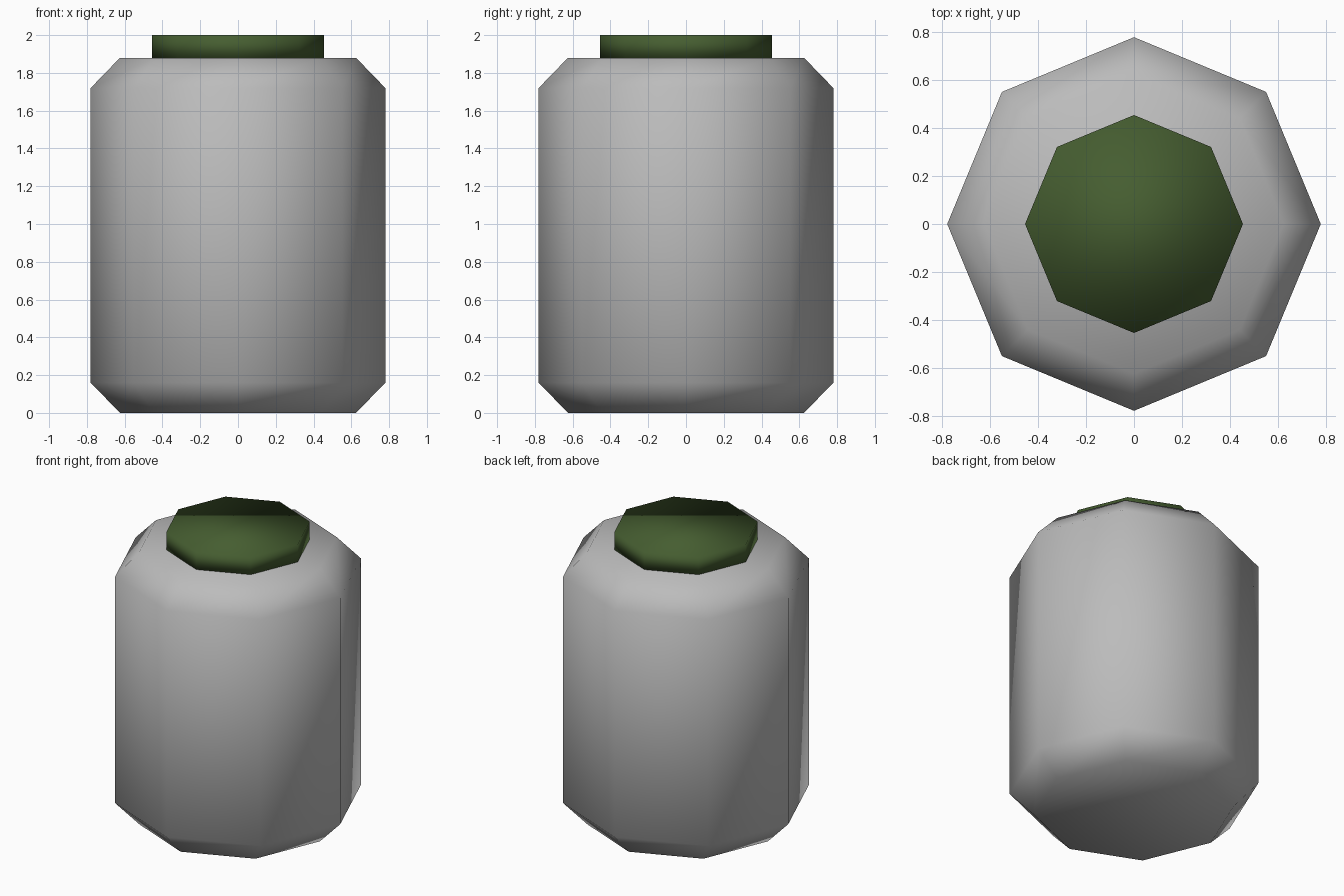
import bpy, bmesh, math

if "Cube" in bpy.data.objects:
    bpy.data.objects.remove(bpy.data.objects["Cube"])

SIDES = 8


def material(name, rgb):
    mat = bpy.data.materials.new(name)
    mat.diffuse_color = (*rgb, 1.0)
    mat.use_nodes = True
    mat.node_tree.nodes["Principled BSDF"].inputs["Base Color"].default_value = mat.diffuse_color
    return mat


def lathe(name, profile, mat):
    """Closed eight-sided solid from (radius, height) rings."""
    bm = bmesh.new()
    rings = []
    for r, z in profile:
        rings.append([bm.verts.new((r * math.cos(math.tau * i / SIDES),
                                    r * math.sin(math.tau * i / SIDES), z))
                      for i in range(SIDES)])
    for low, high in zip(rings, rings[1:]):
        for i in range(SIDES):
            j = (i + 1) % SIDES
            bm.faces.new((low[i], low[j], high[j], high[i]))
    bm.faces.new(rings[0][::-1])
    bm.faces.new(rings[-1])
    for f in bm.faces:
        f.smooth = True
    # Keep right-angled rims crisp
    for e in bm.edges:
        e.smooth = e.calc_face_angle() < math.radians(60)
    mesh = bpy.data.meshes.new(name)
    bm.to_mesh(mesh)
    bm.free()
    mesh.materials.append(mat)
    obj = bpy.data.objects.new(name, mesh)
    bpy.context.collection.objects.link(obj)
    return obj


grey = material("light grey", (0.5, 0.5, 0.5))
green = material("dark green", (0.06, 0.11, 0.03))

# Jar body with chamfered base and shoulder
lathe("jar_body", [(0.625, 0), (0.78, 0.16), (0.78, 1.72), (0.625, 1.88)], grey)

# Lid
lathe("lid", [(0.455, 1.88), (0.455, 2.0)], green)
